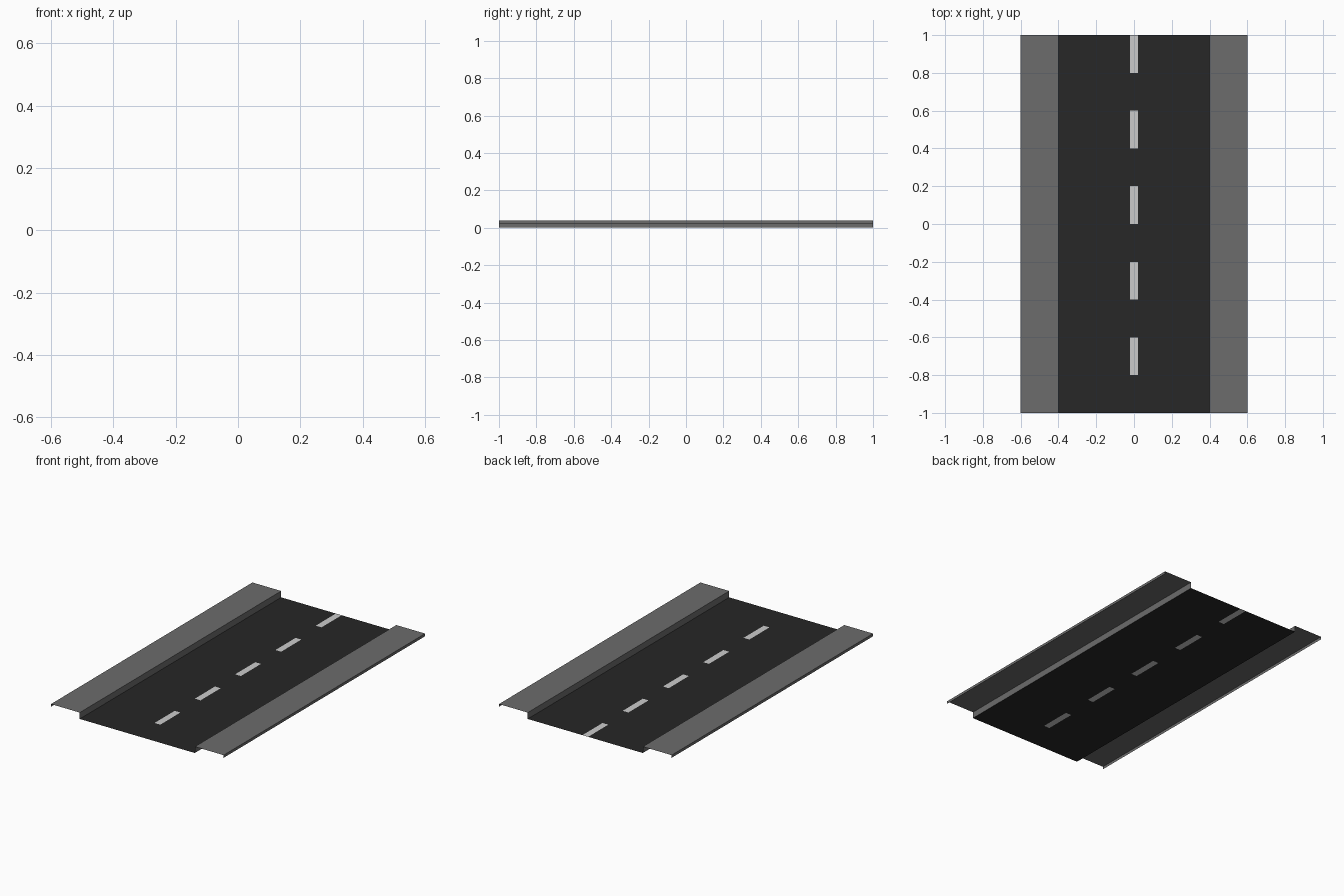
import bpy

if "Cube" in bpy.data.objects:
    bpy.data.objects.remove(bpy.data.objects["Cube"])

HALF_LEN = 1.0
DASH = 0.2
LINE = 0.02       # half width of the centre line
ROAD = 0.4        # half width of the carriageway
OUTER = 0.6
KERB = 0.04
LIP = 0.023


def material(name, value):
    m = bpy.data.materials.new(name)
    m.diffuse_color = (value, value, value, 1)
    m.use_nodes = True
    m.node_tree.nodes["Principled BSDF"].inputs["Base Color"].default_value = m.diffuse_color
    return m


def strips(name, pieces, mat):
    """Each piece is an (x, z) profile swept from y0 to y1 as an open sheet."""
    verts, faces = [], []
    for profile, y0, y1 in pieces:
        base = len(verts)
        for x, z in profile:
            verts += [(x, y0, z), (x, y1, z)]
        for i in range(len(profile) - 1):
            a = base + 2 * i
            faces.append((a, a + 2, a + 3, a + 1))
    mesh = bpy.data.meshes.new(name)
    mesh.from_pydata(verts, [], faces)
    mesh.materials.append(mat)
    obj = bpy.data.objects.new(name, mesh)
    bpy.context.collection.objects.link(obj)
    return obj


asphalt = material("asphalt", 0.02)
concrete = material("concrete", 0.15)
paint = material("white_paint", 0.6)

# Road surface: two lanes plus the gaps between the painted dashes
line = [(-LINE, 0), (LINE, 0)]
cells = [(line, -HALF_LEN + i * DASH, -HALF_LEN + (i + 1) * DASH) for i in range(10)]
lanes = [([(-ROAD, 0), (-LINE, 0)], -HALF_LEN, HALF_LEN),
         ([(LINE, 0), (ROAD, 0)], -HALF_LEN, HALF_LEN)]
strips("road_surface", lanes + cells[0::2], asphalt)

# Centre line dashes, flush with the road
strips("centre_dashes", cells[1::2], paint)

# Raised pavement with full inner kerb and short outer lip, mirrored across x
kerb = [(ROAD, 0), (ROAD, KERB), (OUTER, KERB), (OUTER, LIP)]
pavement = strips("pavements", [(kerb, -HALF_LEN, HALF_LEN)], concrete)
pavement.modifiers.new("mirror", 'MIRROR').use_axis[0] = True
